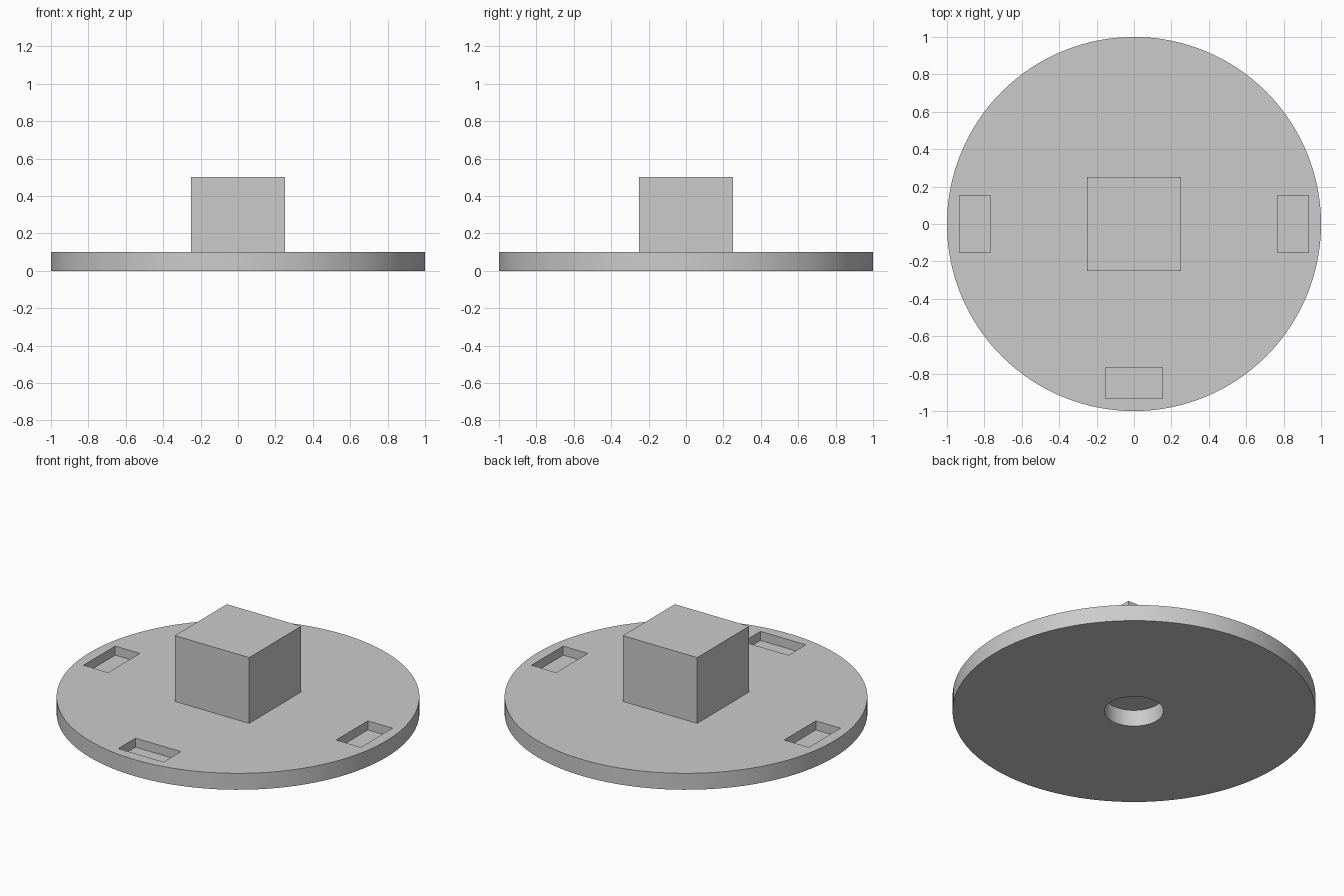
import bpy
import math

if "Cube" in bpy.data.objects:
    bpy.data.objects.remove(bpy.data.objects["Cube"])

grey = bpy.data.materials.new("plain_grey")
grey.diffuse_color = (0.6, 0.6, 0.6, 1)
grey.use_nodes = True
grey.node_tree.nodes["Principled BSDF"].inputs["Base Color"].default_value = grey.diffuse_color


def box(name, size, center):
    bpy.ops.mesh.primitive_cube_add(size=1, location=center)
    ob = bpy.context.object
    ob.name = name
    ob.scale = size
    bpy.ops.object.transform_apply(location=False, rotation=False, scale=True)
    return ob


def cylinder(name, radius, z0, z1, sides):
    bpy.ops.mesh.primitive_cylinder_add(
        vertices=sides, radius=radius, depth=z1 - z0, location=(0, 0, (z0 + z1) / 2))
    ob = bpy.context.object
    ob.name = name
    return ob


def cut(target, cutter):
    mod = target.modifiers.new(cutter.name, 'BOOLEAN')
    mod.operation = 'DIFFERENCE'
    mod.solver = 'EXACT'
    mod.object = cutter
    bpy.context.view_layer.objects.active = target
    bpy.ops.object.modifier_apply(modifier=mod.name)
    bpy.data.objects.remove(cutter)


# Round base plate
THICK, POCKET = 0.1, 0.055
base = cylinder("base_disc", 1.0, 0, THICK, 128)
base.data.materials.append(grey)

# Round hole through the plate, closed above by the block
cut(base, cylinder("center_hole_cutter", 0.163, -0.1, THICK + 0.1, 64))

# Three shallow rectangular pockets: left, right and front
for angle in (0, 180, 270):
    a = math.radians(angle)
    pocket = box("pocket_cutter", (0.166, 0.305, 0.2),
                 (0.85 * math.cos(a), 0.85 * math.sin(a), THICK - POCKET + 0.1))
    pocket.rotation_euler.z = a
    bpy.context.view_layer.update()
    cut(base, pocket)

# Smooth rim and hole wall, sharp elsewhere
bpy.ops.object.select_all(action='DESELECT')
base.select_set(True)
bpy.context.view_layer.objects.active = base
bpy.ops.object.shade_smooth_by_angle(angle=math.radians(30))

# Square block standing on the plate
block = box("center_block", (0.5, 0.5, 0.4), (0, 0, THICK + 0.2))
block.data.materials.append(grey)
